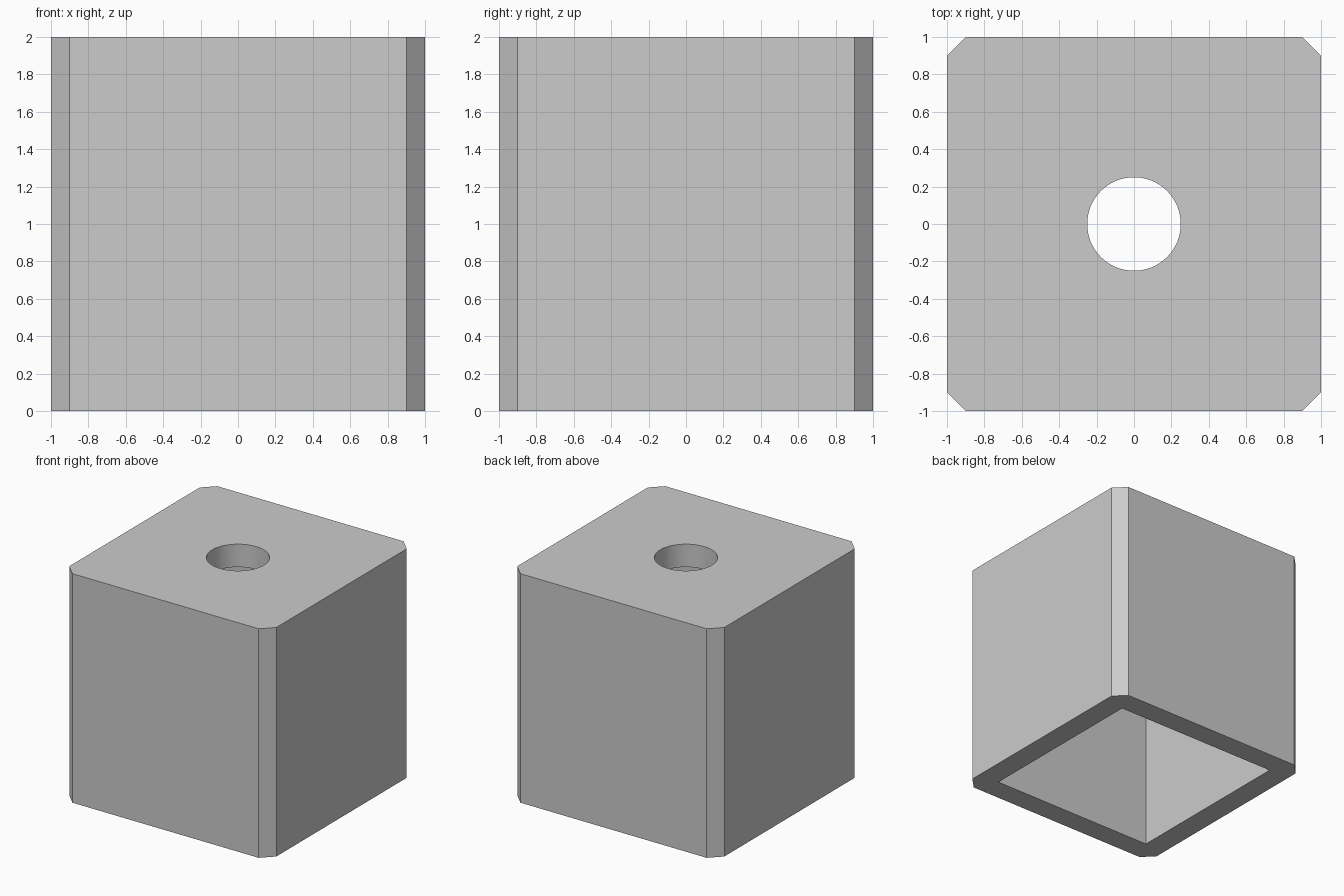
import bpy
import bmesh
import math

SIZE, WALL, CHAMFER, HOLE = 2.0, 0.2, 0.1, 0.25

if "Cube" in bpy.data.objects:
    bpy.data.objects.remove(bpy.data.objects["Cube"], do_unlink=True)

grey = bpy.data.materials.new("plain_grey")
grey.use_nodes = True
colour = (0.6, 0.6, 0.6, 1)
grey.diffuse_color = colour
grey.node_tree.nodes["Principled BSDF"].inputs["Base Color"].default_value = colour


def add_box(name, width, bottom, top):
    bpy.ops.mesh.primitive_cube_add(size=1, location=(0, 0, (bottom + top) / 2))
    box = bpy.context.object
    box.name = name
    box.scale = (width, width, top - bottom)
    bpy.ops.object.transform_apply(location=True, scale=True)
    box.data.materials.append(grey)
    return box


def cut(target, cutter):
    cutter.hide_render = True
    mod = target.modifiers.new("cut", "BOOLEAN")
    mod.operation, mod.solver, mod.object = "DIFFERENCE", "EXACT", cutter
    bpy.context.view_layer.objects.active = target
    bpy.ops.object.modifier_apply(modifier=mod.name)
    bpy.data.objects.remove(cutter, do_unlink=True)


# Outer block with chamfered upright edges
block = add_box("hollow_block", SIZE, 0, SIZE)
bm = bmesh.new()
bm.from_mesh(block.data)
uprights = [e for e in bm.edges if abs(e.verts[0].co.z - e.verts[1].co.z) > SIZE / 2]
bmesh.ops.bevel(bm, geom=uprights, offset=CHAMFER, segments=1, affect="EDGES")
bm.to_mesh(block.data)
bm.free()

# Square cavity, open at the bottom
cut(block, add_box("cavity_cutter", SIZE - 2 * WALL, -WALL, SIZE - WALL))

# Round hole through the top plate
bpy.ops.mesh.primitive_cylinder_add(vertices=64, radius=HOLE, depth=4 * WALL,
                                    location=(0, 0, SIZE - WALL / 2))
hole = bpy.context.object
hole.name = "hole_cutter"
hole.data.materials.append(grey)
cut(block, hole)

# Smooth the hole wall, keep every corner sharp
bpy.ops.object.select_all(action="DESELECT")
block.select_set(True)
bpy.context.view_layer.objects.active = block
bpy.ops.object.shade_smooth_by_angle(angle=math.radians(30))
